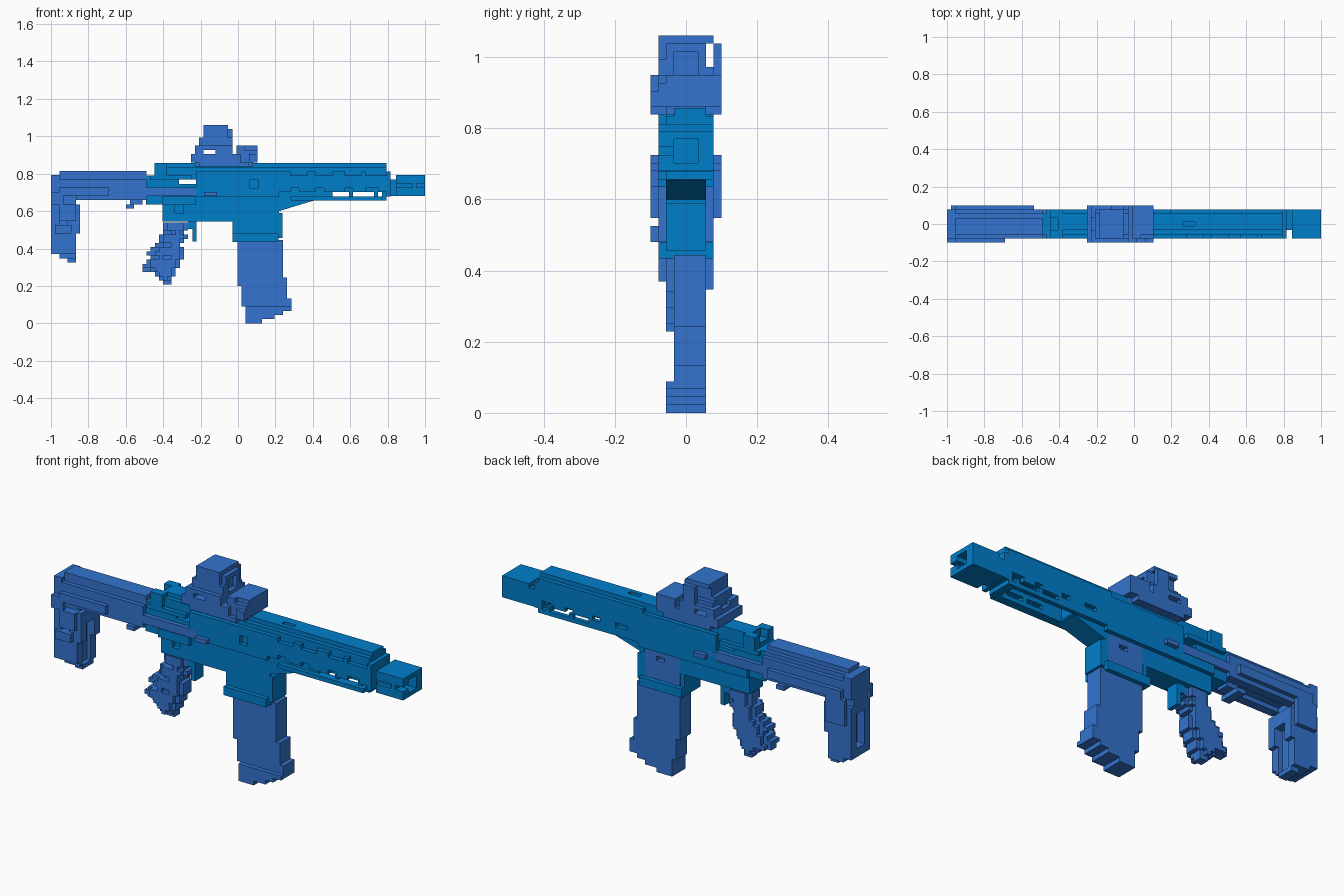
import bpy, bmesh, random

U = 2 / 90  # edge of one block
random.seed(4)


def material(name, color):
    m = bpy.data.materials.new(name)
    m.diffuse_color = color
    return m


BRIGHT = material("bright_blue", (0.0, 0.21, 0.6, 1))
SLATE = material("slate_blue", (0.033, 0.172, 0.62, 1))


class Blocks:
    """A set of grid cells that is filled, cut, and skinned into one mesh."""

    def __init__(self):
        self.cells = set()

    @staticmethod
    def span(x0, x1, y0, y1, z0, z1):
        r = lambda a, o: round((a + o) / U)
        return {(i, j, k) for i in range(r(x0, 1), r(x1, 1))
                for j in range(r(y0, .1), r(y1, .1))
                for k in range(r(z0, 0), r(z1, 0))}

    def add(self, *b):
        self.cells |= self.span(*b)

    def cut(self, *b):
        self.cells -= self.span(*b)

    def both(self, x0, x1, y0, y1, z0, z1):
        self.add(x0, x1, y0, y1, z0, z1)
        self.add(x0, x1, -y1, -y0, z0, z1)

    def build(self, name, mat, dx=0, dz=0):
        bm = bmesh.new()
        verts = {}
        for c in self.cells:
            for ax in range(3):
                for s in (0, 1):
                    n = list(c)
                    n[ax] += 2 * s - 1
                    if tuple(n) in self.cells:
                        continue
                    ring = []
                    for a, b in ((0, 0), (1, 0), (1, 1), (0, 1)):
                        p = list(c)
                        p[ax] += s
                        p[(ax + 1) % 3] += a
                        p[(ax + 2) % 3] += b
                        p = tuple(p)
                        if p not in verts:
                            verts[p] = bm.verts.new((p[0] * U - 1 + dx, p[1] * U - .1, p[2] * U + dz))
                        ring.append(verts[p])
                    bm.faces.new(ring if s else ring[::-1])
        finish(bm, name, mat)


def finish(bm, name, mat):
    me = bpy.data.meshes.new(name)
    bm.to_mesh(me)
    bm.free()
    me.materials.append(mat)
    bpy.context.collection.objects.link(bpy.data.objects.new(name, me))


# Handguard with rail ridge, side strips and see-through slots
g = Blocks()
g.add(.2, .79, -.056, .078, .66, .845)
g.add(.2, .79, -.078, .078, .71, .82)
g.add(.09, .79, -.033, .056, .845, .867)
g.both(.3, .78, .056, .078, .66, .69)
for x0, x1 in ((.51, .60), (.62, .73), (.755, .78)):
    g.cut(x0, x1, -.1, .1, .69, .71)
g.cut(.40, .76, -.033, .056, .645, .735)
for x in (.28, .42, .58, .70):
    g.cut(x, x + .05, -.078, -.056, .71, .735)
    g.cut(x + .02, x + .07, .056, .078, .71, .735)
    g.cut(x, x + .09, -.078, -.056, .79, .82)
g.cut(.27, .33, -.011, .011, .85, .87)
g.add(.79, .815, -.078, .078, .69, .822)
g.build("handguard", BRIGHT, -.007, -.010)

# Muzzle, hollow towards the front with a notched near side
m = Blocks()
m.add(.80, .85, -.033, .078, .70, .778)
m.add(.845, 1, -.078, .078, .69, .8)
m.cut(.91, 1, -.033, .033, .71, .778)
m.cut(.955, 1, -.078, -.033, .73, .756)
m.cut(.845, .93, -.078, -.056, .73, .756)
m.build("muzzle", BRIGHT, 0, -.008)

# Sloped underside joining magazine well and handguard
bm = bmesh.new()
prof = [(.2, .60), (.22, .60), (.40, .655), (.4, .665), (.2, .665)]
f = bm.faces.new([bm.verts.new((x, -.056, z)) for x, z in prof])
r = bmesh.ops.extrude_face_region(bm, geom=[f])
bmesh.ops.translate(bm, vec=(0, .112, 0), verts=[v for v in r["geom"] if isinstance(v, bmesh.types.BMVert)])
bmesh.ops.recalc_face_normals(bm, faces=bm.faces)
finish(bm, "handguard_slope", BRIGHT)

# Receiver with rear posts, side covers and rail ridge
b = Blocks()
b.add(-.40, .22, -.056, .056, .56, .845)
b.add(-.49, -.38, -.056, .056, .645, .80)
b.both(-.40, .22, .056, .078, .645, .69)
b.both(-.22, .22, .056, .078, .69, .82)
b.both(-.47, -.24, .056, .078, .78, .80)
b.add(-.38, .1, -.033, .056, .845, .867)
b.add(-.45, -.38, -.078, .078, .80, .867)
b.cut(-.44, -.40, -.033, .033, .822, .867)
b.cut(-.31, -.23, -.1, .1, .756, .778)
b.cut(-.33, -.28, -.056, -.033, .60, .645)
b.cut(.06, .11, -.078, -.056, .735, .77)
b.cut(-.22, .22, -.078, -.056, .645, .69)
# space for the magazine, which shows on the back side
b.cut(.0, .19, -.033, .056, .555, .68)
b.build("receiver", BRIGHT, -.003, -.010)

# Magazine well: front wall, end walls and flared collar
w = Blocks()
w.add(-.03, .22, -.056, -.033, .435, .56)
w.add(-.03, 0, -.056, .056, .435, .56)
w.add(.19, .22, -.056, .056, .445, .645)
w.add(-.03, .22, -.078, .078, .435, .49)
w.add(.2, .24, -.056, .056, .467, .60)
w.cut(0, .19, -.033, .056, .4, .6)
w.build("magazine_well", BRIGHT, -.007, -.010)

# Trigger
t = Blocks()
t.add(-.245, -.22, -.033, .033, .435, .56)
t.add(-.265, -.245, -.033, .033, .51, .56)
t.build("trigger", BRIGHT, 0, -.008)

# Magazine, leaning forward in steps
a = Blocks()
for z0, z1, x0, x1 in ((.0, .022, .045, .125), (.022, .045, .045, .19), (.045, .067, .045, .245),
                       (.067, .1, .045, .29), (.1, .133, .022, .29), (.133, .2, .022, .267),
                       (.2, .245, 0, .267), (.245, .445, 0, .245)):
    y0 = -.056 if z0 < .09 else -.033
    a.add(x0, x1, y0, .056, z0, z1)
a.add(0, .19, -.033, .056, .44, .68)
a.cut(.09, .13, .033, .056, .58, .6)
a.build("magazine", SLATE, -.004)

# Pistol grip, rows stepping back with ragged edges
p = Blocks()
for i, (x0, x1) in enumerate(((-.41, -.35), (-.43, -.35), (-.45, -.33), (-.52, -.33), (-.50, -.31),
                              (-.49, -.31), (-.47, -.29), (-.48, -.29), (-.46, -.29), (-.44, -.30),
                              (-.43, -.29), (-.43, -.27), (-.41, -.29), (-.40, -.27), (-.40, -.27))):
    z = .2 + i * U
    p.add(x0, x1, -.033, .033, z, z + U)
    p.both(x0 + .03, x1 - .02, .033, .056, z, z + U)
    if i % 3 == 0:
        p.cut(x0, x0 + .05, -.06, -.011, z, z + U)
        xc = random.uniform(x0 + .03, x1 - .06)
        p.cut(xc, xc + .045, -.056, -.033, z, z + U)
p.build("pistol_grip", SLATE, 0, .007)

# Shoulder stock: ridged tube, side rails running into the receiver, butt
s = Blocks()
s.add(-1, -.48, -.078, .078, .69, .8)
s.add(-.95, -.48, -.056, .033, .8, .822)
s.add(-1, -.86, -.056, .056, .645, .69)
s.both(-.86, -.48, .033, .078, .667, .69)
s.add(-.95, -.7, -.1, -.078, .69, .74)
s.add(-.95, -.53, .078, .1, .69, .74)
s.both(-.48, -.17, .056, .078, .69, .735)
s.both(-.17, -.1, .056, .1, .69, .712)
for y in (-.078, .056):
    s.cut(-.95, -.48, y, y + U, .778, .8)
s.add(-.6, -.55, -.056, .056, .622, .645)
s.add(-.57, -.5, -.033, .033, .645, .69)
# butt leg with stepped lower end and a recess at the back
s.add(-1, -.845, -.078, .078, .49, .645)
s.add(-1, -.867, -.078, .078, .378, .49)
s.add(-.955, -.867, -.056, .078, .356, .38)
s.add(-.91, -.867, -.033, .056, .333, .36)
s.add(-.97, -.89, -.1, -.078, .49, .53)
s.add(-.95, -.86, -.1, -.078, .56, .64)
s.add(-1, -.93, -.1, -.078, .64, .72)
s.add(-.98, -.87, .078, .1, .56, .7)
s.cut(-.95, -.91, -.078, -.056, .53, .56)
s.cut(-1, -.955, -.033, .033, .42, .6)
s.cut(-.89, -.845, -.033, .033, .36, .58)
s.build("stock", SLATE, 0, -.008)

# Optical sight: wide base, clamps and box tower
o = Blocks()
o.add(-.22, .09, -.056, .056, .845, .91)
o.add(-.24, .1, -.1, .1, .867, .91)
o.both(-.2, .07, .056, .1, .845, .867)
o.add(-.01, .1, -.078, .1, .91, .955)
o.add(-.22, -.03, -.1, .1, .91, .955)
o.add(-.2, -.03, -.078, .078, .955, 1.0)
o.add(-.18, -.045, -.078, .078, 1.0, 1.067)
o.add(-.05, -.03, -.056, .056, 1.0, 1.045)
o.add(-.12, -.05, .078, .1, .955, 1.045)
o.cut(-.18, -.11, -.1, .1, .91, .933)
o.cut(-.22, -.03, .056, .078, .978, 1.04)
o.cut(-.25, -.2, -.033, .033, .933, .99)
o.cut(-.05, -.03, -.033, .033, .955, 1.02)
o.cut(.03, .06, -.1, -.078, .867, .91)
o.cut(-.2, -.16, -.1, -.078, .955, .98)
o.cut(.05, .1, -.1, -.056, .933, .955)
o.build("optical_sight", SLATE, -.008, -.006)
